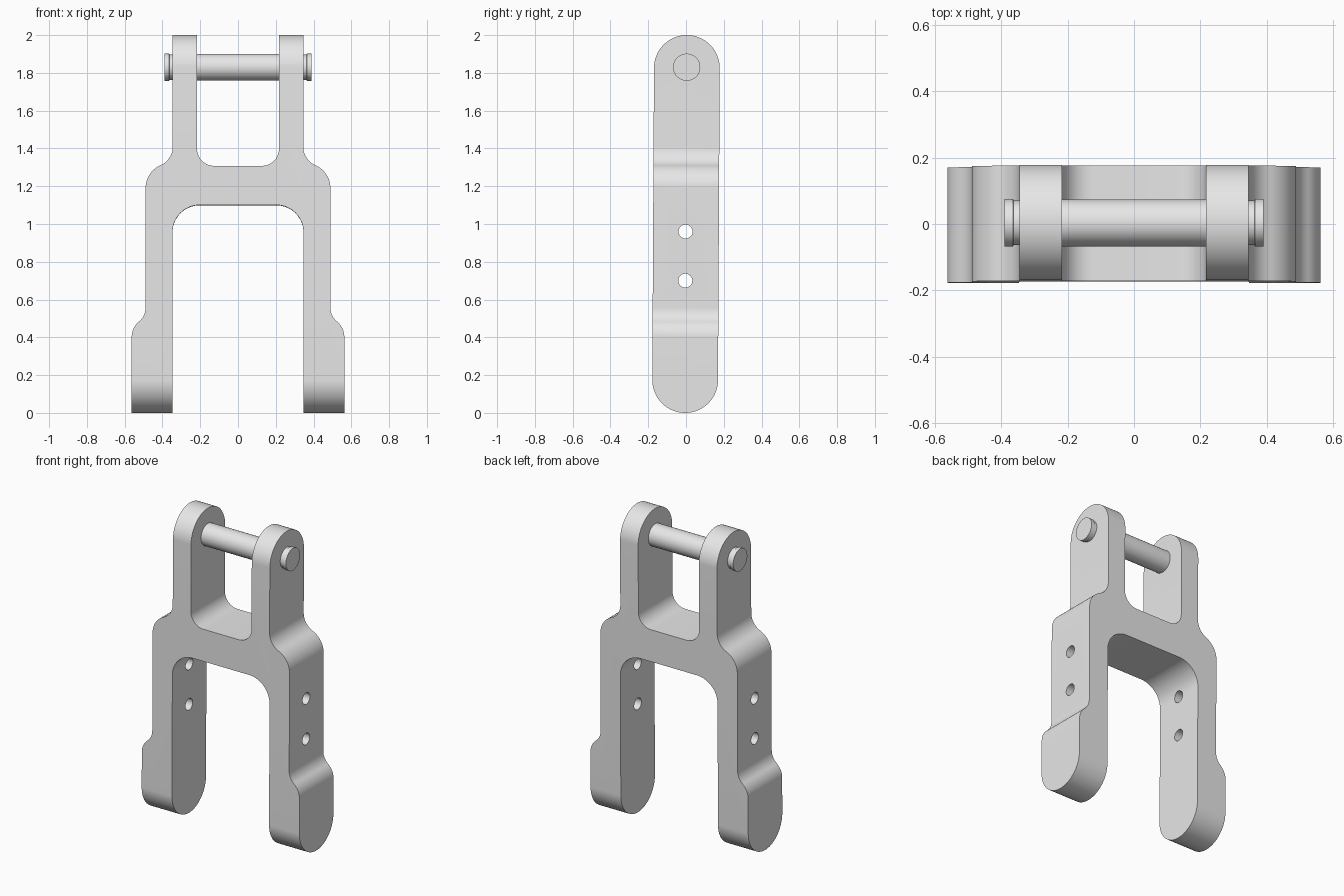
import bpy, bmesh
from math import atan, cos, sin, pi
from mathutils import Matrix, Vector

cube = bpy.data.objects.get("Cube")
if cube:
    bpy.data.objects.remove(cube, do_unlink=True)

grey = bpy.data.materials.new("light grey metal")
grey.use_nodes = True
grey.diffuse_color = (0.8, 0.8, 0.8, 1)
grey.node_tree.nodes["Principled BSDF"].inputs["Base Color"].default_value = (0.8, 0.8, 0.8, 1)

HALF = 0.174       # half thickness, also the radius of the rounded ends
LEAN = 0.0055      # the whole fork leans back very slightly


def make_object(name, bm):
    bmesh.ops.recalc_face_normals(bm, faces=bm.faces)
    mesh = bpy.data.meshes.new(name)
    bm.to_mesh(mesh)
    bm.free()
    mesh.materials.append(grey)
    ob = bpy.data.objects.new(name, mesh)
    bpy.context.collection.objects.link(ob)
    return ob


def prism(name, points, direction):
    """Extrude a closed outline along a direction."""
    bm = bmesh.new()
    face = bm.faces.new([bm.verts.new(p) for p in points])
    ext = bmesh.ops.extrude_face_region(bm, geom=[face])
    moved = [v for v in ext["geom"] if isinstance(v, bmesh.types.BMVert)]
    bmesh.ops.translate(bm, verts=moved, vec=direction)
    return make_object(name, bm)


def arc(cx, cz, r, start, end, n=14):
    return [(cx + r * cos(start + (end - start) * i / n),
             cz + r * sin(start + (end - start) * i / n)) for i in range(n + 1)]


def shoulder(x0, z0, xm, zm, x1):
    """Convex arc then concave arc, upright at both ends."""
    half = atan((x0 - xm) / (zm - z0))
    turn = 2 * half
    r = (zm - z0) / sin(turn)
    r2 = (xm - x1) / (1 - cos(turn))
    z1 = zm + r2 * sin(turn)
    return (arc(x0 - r, z0, r, 0, turn)
            + arc(x1 + r2, z1, r2, pi + turn, pi)[1:])


def boolean(target, tool, operation):
    mod = target.modifiers.new("cut", "BOOLEAN")
    mod.object, mod.operation, mod.solver = tool, operation, "EXACT"
    bpy.context.view_layer.objects.active = target
    bpy.ops.object.modifier_apply(modifier=mod.name)
    bpy.data.objects.remove(tool, do_unlink=True)


def finish(ob):
    ob.data.transform(Matrix.Translation((0, 0, 1))
                      @ Matrix.Rotation(-LEAN, 4, "X")
                      @ Matrix.Translation((0, 0, -1)))
    bpy.ops.object.select_all(action="DESELECT")
    ob.select_set(True)
    bpy.context.view_layer.objects.active = ob
    bpy.ops.object.shade_smooth_by_angle(angle=0.5)


# Fork frame: half of the front outline, mirrored
right = [(0.563, 0)]
right += shoulder(0.563, 0.40, 0.524, 0.483, 0.489)
right += shoulder(0.489, 1.19, 0.41, 1.31, 0.346)
right += [(0.346, 2), (0.217, 2)]
right += arc(0.217 - 0.09, 1.307 + 0.09, 0.09, 0, -pi / 2)
crotch = arc(0.347 - 0.145, 1.10 - 0.145, 0.145, pi / 2, 0) + [(0.347, 0)]
outline = right + [(-x, z) for x, z in reversed(right)]
outline += [(-x, z) for x, z in reversed(crotch)] + crotch
frame = prism("fork_frame", [(x, -0.3, z) for x, z in outline], (0, 0.6, 0))

# Rounded top and bottom ends, trimmed by a stadium-shaped side outline
stadium = arc(0, 2 - HALF, HALF, 0, pi, 48) + arc(0, HALF, HALF, pi, 2 * pi, 48)
boolean(frame, prism("side_trim", [(-1, y, z) for y, z in stadium], (2, 0, 0)),
        "INTERSECT")

# Two bolt holes through both legs
for z in (0.70, 0.96):
    hole = arc(-0.002, z, 0.037, 0, 2 * pi, 32)[:-1]
    boolean(frame, prism("hole_cutter", [(-1, y, h) for y, h in hole], (2, 0, 0)),
            "DIFFERENCE")
finish(frame)

# Cross pin with a grooved head at each end
half_pin = [(0.39, 0.072), (0.365, 0.072), (0.363, 0.067), (0.344, 0.067), (0.344, 0.071)]
steps = half_pin + [(-x, r) for x, r in reversed(half_pin)]
bm = bmesh.new()
rings = [[bm.verts.new((x, y, z)) for y, z in arc(-0.001, 1.83, r, 0, 2 * pi, 48)[:-1]]
         for x, r in steps]
for a, b in zip(rings, rings[1:]):
    for i in range(len(a)):
        j = (i + 1) % len(a)
        bm.faces.new((a[i], a[j], b[j], b[i]))
bm.faces.new(rings[0])
bm.faces.new(rings[-1])
finish(make_object("cross_pin", bm))
